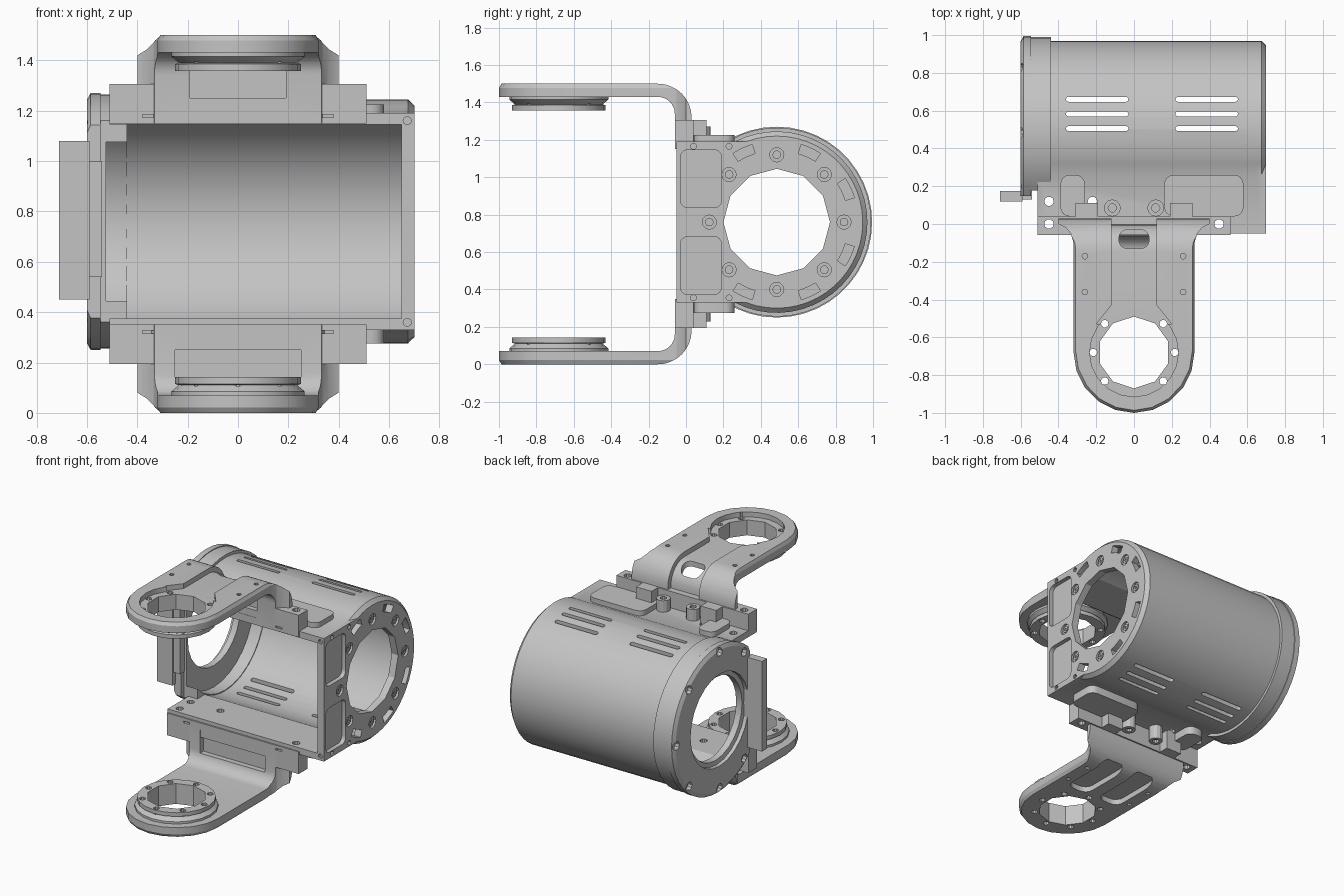
import bpy, bmesh, math
from math import sin, cos, pi
from mathutils import Vector

cube = bpy.data.objects.get("Cube")
if cube:
    bpy.data.objects.remove(cube, do_unlink=True)

metal = bpy.data.materials.new("bare grey metal")
GREY = (0.55, 0.55, 0.55, 1)
metal.diffuse_color = GREY
metal.use_nodes = True
metal.node_tree.nodes["Principled BSDF"].inputs["Base Color"].default_value = GREY

CY, CZ, MID = 0.485, 0.76, 0.75      # barrel axis, mirror height of the arms
RING = -0.68                         # arm ring centre


def loft(name, axis, rings):
    """Solid through a list of (position, 2D outline) along one axis."""
    place = {"x": lambda p, t: (t, p[0], p[1]),
             "y": lambda p, t: (p[0], t, p[1]),
             "z": lambda p, t: (p[0], p[1], t)}[axis]
    bm = bmesh.new()
    loops = [[bm.verts.new(place(p, t)) for p in pts] for t, pts in rings]
    n = len(loops[0])
    for a, b in zip(loops, loops[1:]):
        for i in range(n):
            bm.faces.new((a[i], a[(i + 1) % n], b[(i + 1) % n], b[i]))
    bm.faces.new(loops[0])
    bm.faces.new(loops[-1])
    bmesh.ops.recalc_face_normals(bm, faces=bm.faces)
    mesh = bpy.data.meshes.new(name)
    bm.to_mesh(mesh)
    bm.free()
    mesh.materials.append(metal)
    ob = bpy.data.objects.new(name, mesh)
    bpy.context.collection.objects.link(ob)
    return ob


def prism(name, axis, lo, hi, pts):
    return loft(name, axis, [(lo, pts), (hi, pts)])


def arc(c, r, a0, a1, n):
    return [(c[0] + r * cos(a0 + (a1 - a0) * i / n),
             c[1] + r * sin(a0 + (a1 - a0) * i / n)) for i in range(n + 1)]


def circle(c, r, n=12, turn=0):
    return arc(c, r, turn, turn + 2 * pi, n)[:-1]


def rect(x0, x1, y0, y1):
    return [(x0, y0), (x1, y0), (x1, y1), (x0, y1)]


def rounded(x0, x1, y0, y1, r, n=4):
    pts = []
    for k, (x, y) in enumerate([(x1 - r, y1 - r), (x0 + r, y1 - r), (x0 + r, y0 + r), (x1 - r, y0 + r)]):
        pts += arc((x, y), r * 0.999, k * pi / 2, (k + 1) * pi / 2, n)
    return pts


def box(name, x0, x1, y0, y1, z0, z1):
    return prism(name, "z", z0, z1, rect(x0, x1, y0, y1))


def barrel_outline(r, front, h, n=32):
    """Round back, straight walls running to the front edge."""
    a = pi - math.asin(h / r)
    return [(front, CZ - h)] + arc((CY, CZ), r, -a, a, n) + [(front, CZ + h)]


def truncated(r, front):
    return barrel_outline(r, front, math.sqrt(r * r - (CY - front) ** 2) - 0.001)


def boolean(ob, tools, op="DIFFERENCE"):
    for t in tools:
        mod = ob.modifiers.new("bool", "BOOLEAN")
        mod.operation, mod.solver, mod.object = op, "EXACT", t
    mesh = bpy.data.meshes.new_from_object(
        ob.evaluated_get(bpy.context.evaluated_depsgraph_get()))
    ob.modifiers.clear()
    ob.data = mesh
    for t in tools:
        bpy.data.objects.remove(t, do_unlink=True)


def drills(spots, r, lo, hi, axis="z", n=10):
    return [prism("drill", axis, lo, hi, circle(p, r, n)) for p in spots]


EARS = [(-0.45, 0.0), (0.45, 0.0)]

# barrel shell: open at the front, vent slots top and bottom
shell_pts = barrel_outline(0.485, -0.05, 0.43) + barrel_outline(0.445, -0.05, 0.385)[::-1]
shell = prism("barrel_shell", "x", -0.51, 0.655, shell_pts)
cuts = [prism("slot", "z", -0.2, 1.8, rounded(x, x + 0.33, y - 0.013, y + 0.013, 0.013))
        for x in (-0.36, 0.22) for y in (0.505, 0.583, 0.66)]
boolean(shell, cuts + drills(EARS + [(-0.45, 0.12), (-0.22, 0.12)], 0.025, -0.2, 1.8))

# right end plate: chamfered rim, bore, pockets, screw recesses, curved slots
full, small = (barrel_outline(r, -0.05, 0.43) for r in (0.485, 0.46))
plate = loft("right_end_plate", "x", [(0.65, full), (0.675, full), (0.70, small)])
cuts = [prism("bore", "x", 0.5, 0.8, circle((CY, CZ), 0.285))]
for s in (-1, 1):
    z = CZ + s * 0.232
    cuts.append(prism("pocket", "x", 0.67, 0.8, rounded(-0.03, 0.19, z - 0.155, z + 0.155, 0.04)))
    cuts += drills([(0.04, CZ + s * 0.405), (0.23, CZ + s * 0.405)], 0.016, 0.68, 0.8, "x")
    cuts += drills([(0.672, CZ + s * 0.4)], 0.016, -0.1, -0.03, "y")
    for a in (25, 65, 115):
        a = math.radians(a * s)
        mid = (CY, CZ)
        w = 0.13
        pts = (arc(mid, 0.435, a - w, a + w, 5)
               + arc(mid, 0.385, a + w, a - w, 5))
        cuts.append(prism("curved_slot", "x", 0.6, 0.8, pts))
screws = [(CY + 0.36 * cos(k * pi / 4), CZ + 0.36 * sin(k * pi / 4)) for k in range(8)]
boolean(plate, cuts + drills(screws, 0.038, 0.685, 0.8, "x", 12))
for p in screws:
    head = prism("end_plate_screw", "x", 0.68, 0.694, circle(p, 0.023, 10))
    boolean(head, drills([p], 0.01, 0.688, 0.8, "x", 6))

# left flange and cap, cut flat at the front
flange = prism("left_flange", "x", -0.55, -0.44, barrel_outline(0.505, 0.18, 0.40))
boolean(flange, [prism("bore", "x", -0.525, -0.3, circle((CY, CZ), 0.44, 32)),
                 prism("bore", "x", -0.7, -0.5, circle((CY, CZ), 0.29, 24))])
cap = loft("left_cap", "x", [(-0.60, truncated(0.485, 0.15)), (-0.585, truncated(0.51, 0.15)),
                             (-0.545, truncated(0.51, 0.15))])
rim = [(CY + 0.475 * cos(k * pi / 4), CZ + 0.475 * sin(k * pi / 4)) for k in range(-2, 3)]
rim += [(CY + 0.46 * cos(a), CZ + 0.46 * sin(a)) for a in (-2.2, 2.2)]
bore = loft("bore", "x", [(-0.7, circle((CY, CZ), 0.33, 24)), (-0.575, circle((CY, CZ), 0.32, 24)),
                          (-0.57, circle((CY, CZ), 0.29, 24)), (-0.5, circle((CY, CZ), 0.29, 24))])
boolean(cap, [bore] + drills(rim, 0.03, -0.7, -0.57, "x"))
box("side_fin", -0.71, -0.59, 0.12, 0.175, 0.45, 1.08)
box("side_fin_foot", -0.60, -0.54, 0.13, 0.18, 0.54, 1.0)


def arm(name, top):
    """One bent bracket arm, built upward and flipped for the lower side."""
    made = []
    # bent strip trimmed to the plan outline
    bend = (-0.15, 1.32)
    side = ([(-1.05, 1.43), (-1.05, 1.5)] + arc(bend, 0.18, pi / 2, 0, 8) + [(0.03, 1.15), (-0.06, 1.15)]
            + arc((-0.15, 1.34), 0.09, 0, pi / 2, 6))
    body = prism(name + "_arm", "x", -0.6, 0.6, side)
    right = [(0.32, -0.10), (0.335, -0.05), (0.36, -0.02), (0.40, 0.0), (0.40, 0.2)]
    plan = arc((0, RING), 0.32, -pi, 0, 10) + right + [(-x, y) for x, y in right[::-1]]
    tip = [(x * 0.95, y * 0.98 if y < -0.2 else y) for x, y in plan]
    boolean(body, [loft("trim", "z", [(1.0, plan), (1.478, plan), (1.51, tip)])], "INTERSECT")
    # base bar with ears, carrying the thin front groove
    bar = box(name + "_base", -0.51, 0.51, -0.058, 0.04, 1.15, 1.305)
    boolean(bar, [box("groove", -0.38, 0.38, -0.1, -0.04, 1.172, 1.184),
                  box("relief", -0.25, 0.25, -0.1, -0.02, 1.25, 1.4)] + drills(EARS, 0.025, 1.0, 1.5))
    # boss under the ring
    boss = loft(name + "_ring_boss", "z", [(z, circle((0, RING), r, 20)) for z, r in
                ((1.44, 0.265), (1.415, 0.265), (1.39, 0.235), (1.385, 0.25), (1.358, 0.25))])
    hole = [(sx * 0.155, RING + sy * 0.152) for sx in (-1, 1) for sy in (-1, 1)]
    hole += [(-0.215, RING), (0.215, RING)]
    if not top:
        hole += [(0, RING + 0.22), (0, RING - 0.22)]

    def ring_bore():
        return [prism("bore", "z", 1.2, 1.7, circle((0, RING), 0.19, 10, pi / 10))]
    boolean(boss, ring_bore() + drills(hole, 0.02, 1.2, 1.7))
    cuts = ring_bore() + drills(hole, 0.02, 1.2, 1.7)
    cuts += drills([(s * 0.26, y) for s in (-1, 1) for y in (-0.17, -0.36)], 0.015, 1.47, 1.6)
    web = 0.19 if top else 0.25
    cuts.append(box("web_pocket", -web, web, -0.1, -0.025, 1.2, 1.36))
    if top:
        # central channel over the bend, ring recess, cable window
        ch = [(RING, 1.6), (RING, 1.465)] + arc(bend, 0.145, pi / 2, 0, 8) + [(0, 1.25), (0.2, 1.25), (0.2, 1.6)]
        cuts.append(prism("channel", "x", -0.12, 0.12, ch))
        cuts.append(prism("flare", "z", 1.4652, 1.6, [(-0.12, -0.43), (-0.2, -0.53), (0.2, -0.53), (0.12, -0.43)]))
        cuts.append(prism("recess", "z", 1.4655, 1.6, circle((0, RING), 0.235, 20)))
        cuts.append(prism("window", "z", 1.33, 1.6, rounded(-0.08, 0.08, -0.13, -0.03, 0.045)))
    else:
        # twin weight-saving troughs
        cuts += [prism("trough", "z", 1.462, 1.6, rounded(s * 0.13 - 0.085, s * 0.13 + 0.085, -0.43, -0.03, 0.06))
                 for s in (-1, 1)]
    boolean(body, cuts)
    # mounting pads faired onto the barrel, with two screw posts
    made += [body, bar, boss]
    for x0, x1 in ((-0.39, -0.26), (0.16, 0.58)):
        made.append(prism(name + "_pad", "z", 1.16, 1.225, rounded(x0, x1, 0.04, 0.26, 0.05)))
    for s in (-1, 1):
        made.append(box(name + "_rear_block", s * 0.25 - 0.06, s * 0.25 + 0.06, 0.02, 0.11, 1.16, 1.305))
        post = prism(name + "_screw_post", "z", 1.16, 1.27, circle((s * 0.115, 0.085), 0.045, 12))
        boolean(post, drills([(s * 0.115, 0.085)], 0.022, 1.25, 1.4))
        made.append(post)
    if not top:
        for ob in made:
            for v in ob.data.vertices:
                v.co.z = 2 * MID - v.co.z
            ob.data.flip_normals()


arm("upper", True)
arm("lower", False)

# smooth round walls, keep machined edges crisp
bpy.ops.object.select_all(action="DESELECT")
for ob in bpy.context.scene.objects:
    if ob.type == "MESH":
        ob.select_set(True)
        bpy.context.view_layer.objects.active = ob
bpy.ops.object.shade_smooth_by_angle(angle=math.radians(25))
